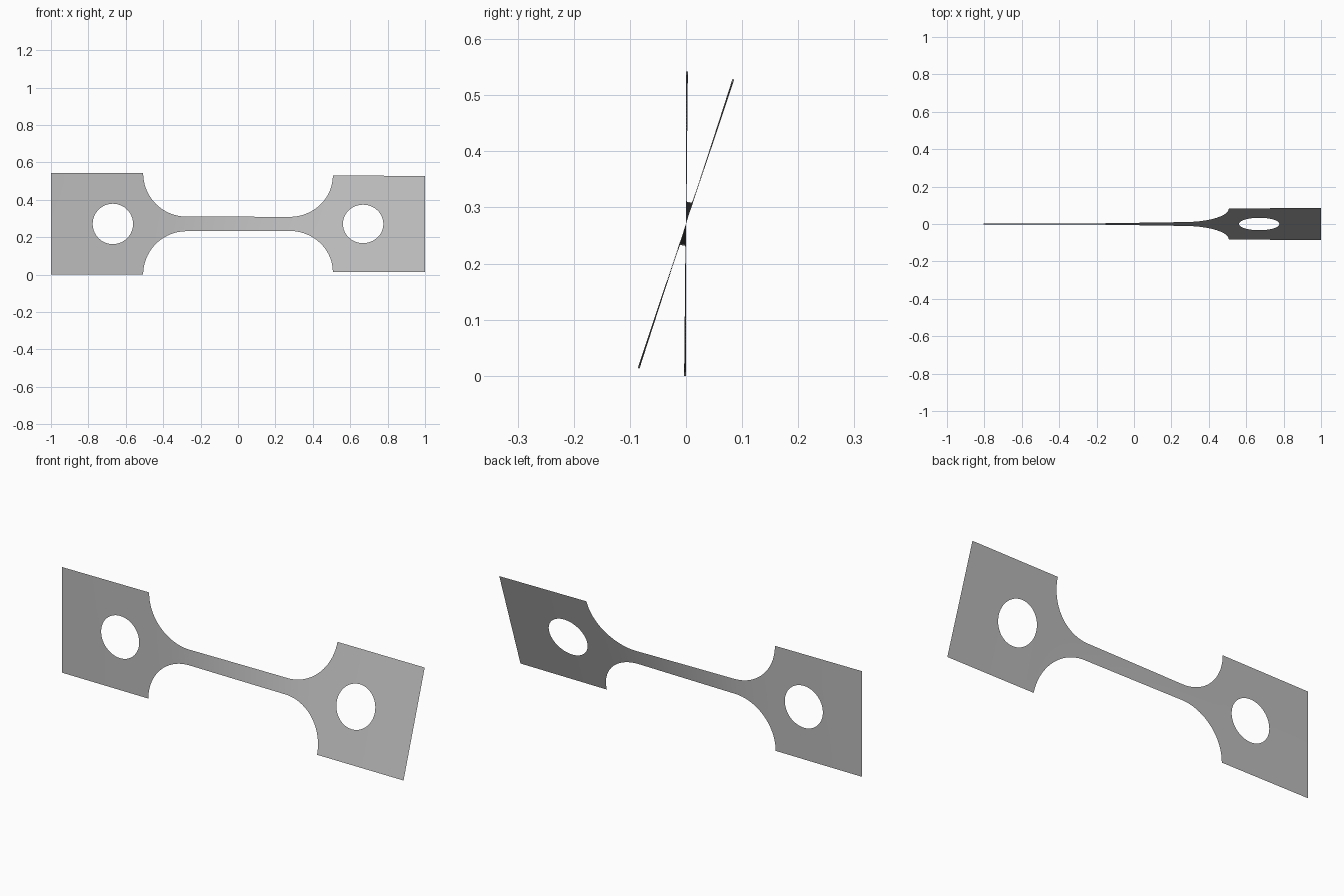
import bpy, bmesh, math

cube = bpy.data.objects.get("Cube")
if cube:
    bpy.data.objects.remove(cube, do_unlink=True)

# Main dimensions
GRIP, NECK = 0.271, 0.039            # half widths of the end plates and the bar
FILLET_X, FILLET_R = 0.275, 0.232    # quarter-circle shoulders
HOLE_X, HOLE_R = 0.669, 0.108
TWIST = math.radians(18.5)           # total twist from one end to the other


def half_width(x):
    d = abs(x) - FILLET_X
    if d <= 0:
        return NECK
    if d >= FILLET_R:
        return GRIP
    return GRIP - math.sqrt(FILLET_R ** 2 - d * d)


def hole_half_height(x):
    return math.sqrt(max(0, HOLE_R ** 2 - (abs(x) - HOLE_X) ** 2))


# Stations along the bar, denser round the arcs and holes
side = [FILLET_X + FILLET_R * math.sin(math.pi / 2 * i / 24) for i in range(25)]
side += [HOLE_X - HOLE_R * math.cos(math.pi * i / 32) for i in range(33)]
side += [0.53, 0.82, 0.88, 0.94, 1.0]
neck = [FILLET_X * i / 12 for i in range(-11, 12)]
stations = sorted([-x for x in side] + neck + side)

# The narrow bar twists most, the wide plates hardly at all
angles = [0.0]
for a, b in zip(stations, stations[1:]):
    angles.append(angles[-1] + (b - a) / half_width((a + b) / 2) ** 1.4)
angles = [TWIST * a / angles[-1] for a in angles]

# Thin twisted sheet: an upper and a lower strip that part round the holes
bm = bmesh.new()
columns = []
for x, angle in zip(stations, angles):
    h, c = half_width(x), hole_half_height(x)
    columns.append([bm.verts.new((x, s * math.sin(angle), GRIP + s * math.cos(angle)))
                    for s in (-h, -c, c, h)])
for p, q in zip(columns, columns[1:]):
    for k in (0, 2):
        bm.faces.new((p[k], q[k], q[k + 1], p[k + 1]))
bmesh.ops.remove_doubles(bm, verts=bm.verts, dist=0.00005)

mesh = bpy.data.meshes.new("twisted_test_strip")
bm.to_mesh(mesh)
bm.free()
strip = bpy.data.objects.new("twisted_test_strip", mesh)
bpy.context.collection.objects.link(strip)

# Plain grey metal
grey = bpy.data.materials.new("plain_grey")
grey.use_nodes = True
colour = (0.5, 0.5, 0.5, 1)
grey.diffuse_color = colour
grey.node_tree.nodes["Principled BSDF"].inputs["Base Color"].default_value = colour
mesh.materials.append(grey)

bpy.context.view_layer.objects.active = strip
strip.select_set(True)
bpy.ops.object.shade_smooth_by_angle()
